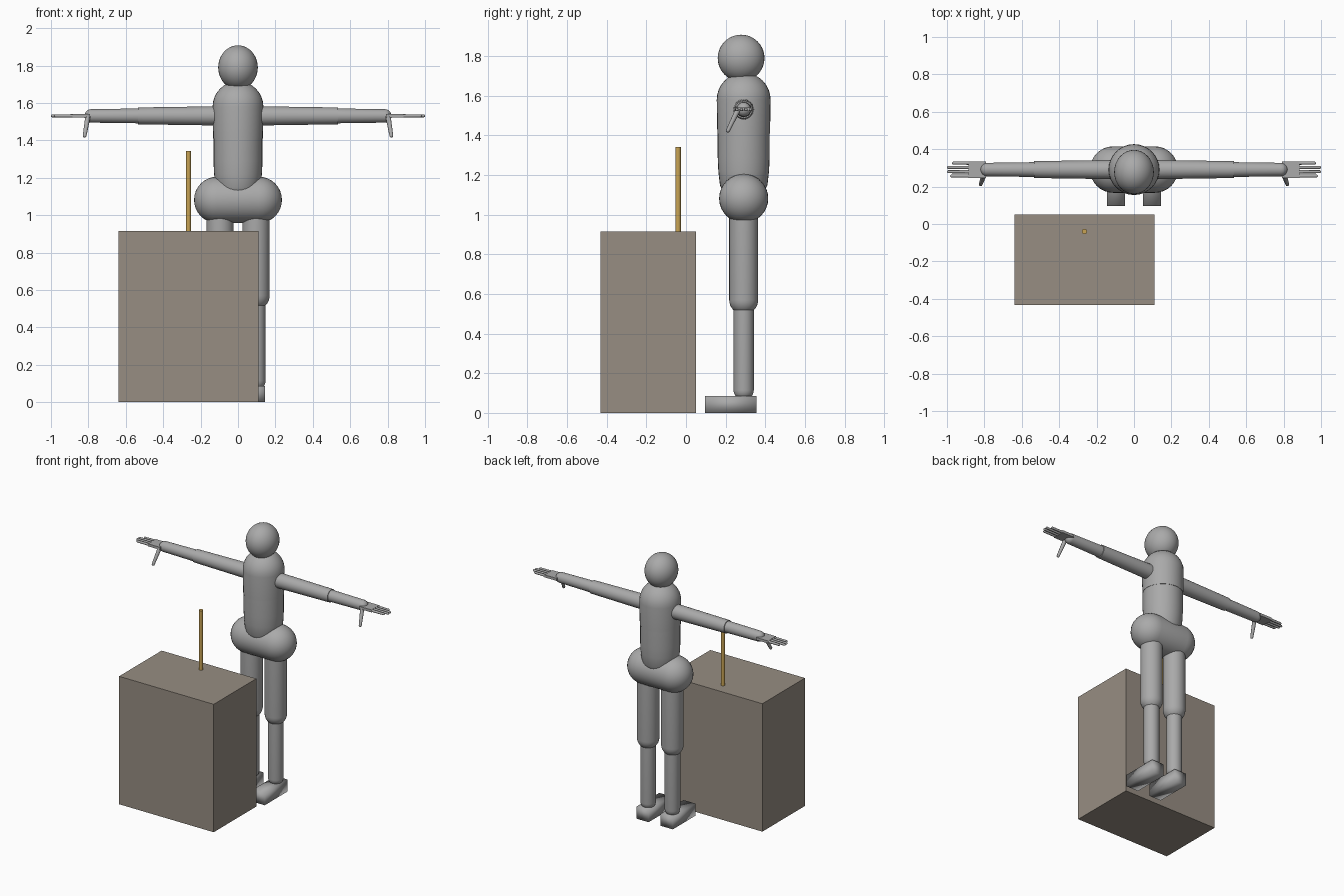
import bpy, bmesh, math
from mathutils import Vector, Matrix

if "Cube" in bpy.data.objects:
    bpy.data.objects.remove(bpy.data.objects["Cube"])


def material(name, rgb):
    m = bpy.data.materials.new(name)
    m.diffuse_color = (*rgb, 1)
    m.use_nodes = True
    m.node_tree.nodes["Principled BSDF"].inputs["Base Color"].default_value = m.diffuse_color
    return m


GREY = material("mannequin_grey", (0.40, 0.40, 0.40))
TAUPE = material("cabinet_taupe", (0.31, 0.27, 0.225))
GOLD = material("stick_gold", (0.58, 0.37, 0.09))


def finish(name, bm, mat, smooth=True, angle=40):
    bmesh.ops.recalc_face_normals(bm, faces=bm.faces)
    me = bpy.data.meshes.new(name)
    bm.to_mesh(me)
    bm.free()
    me.materials.append(mat)
    ob = bpy.data.objects.new(name, me)
    bpy.context.collection.objects.link(ob)
    if smooth:
        bpy.ops.object.select_all(action='DESELECT')
        ob.select_set(True)
        bpy.context.view_layer.objects.active = ob
        bpy.ops.object.shade_smooth_by_angle(angle=math.radians(angle))
    return ob


def lathe(name, start, direction, profile, mat=GREY, seg=32):
    """Spin (radius, distance) points around an axis."""
    rot = Vector(direction).normalized().to_track_quat('Z', 'Y')
    bm = bmesh.new()
    rings = []
    for r, t in profile:
        ring = []
        for i in range(seg):
            a = 2 * math.pi * i / seg
            p = Vector((r * math.cos(a), r * math.sin(a), t))
            ring.append(bm.verts.new(Vector(start) + rot @ p))
        rings.append(ring)
    for lo, hi in zip(rings, rings[1:]):
        for i in range(seg):
            j = (i + 1) % seg
            bm.faces.new((lo[i], lo[j], hi[j], hi[i]))
    bm.faces.new(rings[0])
    bm.faces.new(rings[-1])
    bmesh.ops.remove_doubles(bm, verts=bm.verts, dist=1e-5)
    return finish(name, bm, mat)


def tube(name, a, b, ra, rb, round_a=False, round_b=False, mat=GREY, seg=32):
    """Tapered tube from a to b with optional round ends beyond a and b."""
    axis = Vector(b) - Vector(a)
    n = 8
    quarter = [math.pi / 2 * k / n for k in range(n + 1)]
    prof = []
    if round_a:
        prof += [(ra * math.sin(q), -ra * math.cos(q)) for q in quarter]
    else:
        prof.append((ra, 0))
    if round_b:
        prof += [(rb * math.cos(q), axis.length + rb * math.sin(q)) for q in quarter]
    else:
        prof.append((rb, axis.length))
    return lathe(name, a, axis, prof, mat, seg)


def box(name, lo, hi, mat, smooth=False):
    lo, hi = Vector(lo), Vector(hi)
    bm = bmesh.new()
    bmesh.ops.create_cube(bm, size=1, matrix=Matrix.Translation((lo + hi) / 2)
                          @ Matrix.Diagonal((*(hi - lo), 1)))
    return finish(name, bm, mat, smooth, 180)


# Cabinet with upright stick
box("cabinet", (-0.64, -0.432, 0), (0.11, 0.05, 0.916), TAUPE)
tube("stick", (-0.265, -0.04, 0.91), (-0.265, -0.04, 1.342), 0.014, 0.014, mat=GOLD, seg=16)

# Head
bm = bmesh.new()
bmesh.ops.create_uvsphere(bm, u_segments=32, v_segments=20, radius=1,
                          matrix=Matrix.Translation((0, 0.278, 1.79))
                          @ Matrix.Diagonal((0.106, 0.118, 0.118, 1)))
finish("head", bm, GREY)

# Torso and pelvis
Y = 0.291
tube("chest", (0, Y, 1.41), (0, Y, 1.58), 0.133, 0.136, round_b=True)
lathe("abdomen", (0, Y, 0), (0, 0, 1),
      [(0, 1.06), (0.06, 1.075), (0.1, 1.105), (0.12, 1.15), (0.128, 1.22),
       (0.131, 1.29), (0.131, 1.43)])
tube("pelvis", (-0.111, Y, 1.082), (0.111, Y, 1.082), 0.124, 0.124, True, True)

# Limbs, built once per side
AZ = 1.531
for side, s in (("left", 1), ("right", -1)):
    x = 0.096 * s
    tube(side + "_thigh", (x, Y, 0.57), (x, Y, 1.05), 0.073, 0.073, round_a=True)
    tube(side + "_shin", (x, Y, 0.115), (x, Y, 0.57), 0.051, 0.051, round_a=True)
    box(side + "_foot", (x - 0.048, 0.097, 0), (x + 0.048, 0.355, 0.086), GREY, True)

    tube(side + "_upper_arm", (0.06 * s, Y, AZ), (0.535 * s, Y, AZ), 0.052, 0.045)
    tube(side + "_forearm", (0.5 * s, Y, AZ), (0.785 * s, Y, AZ), 0.040, 0.036, round_b=True)

    # Hand: flat palm, four fingers, hanging thumb
    xs = sorted((0.79 * s, 0.885 * s))
    box(side + "_palm", (xs[0], Y - 0.044, AZ - 0.009), (xs[1], Y + 0.044, AZ + 0.009), GREY)
    for k in range(4):
        fy = Y + (k - 1.5) * 0.023
        end = (0.975, 0.992, 0.992, 0.965)[k]
        tube(f"{side}_finger_{k + 1}", (0.87 * s, fy, AZ), (end * s, fy, AZ),
             0.009, 0.008, round_b=True, seg=12)
    tube(side + "_thumb", (0.803 * s, 0.26, 1.525), (0.82 * s, 0.212, 1.425),
         0.014, 0.010, True, True, seg=12)
